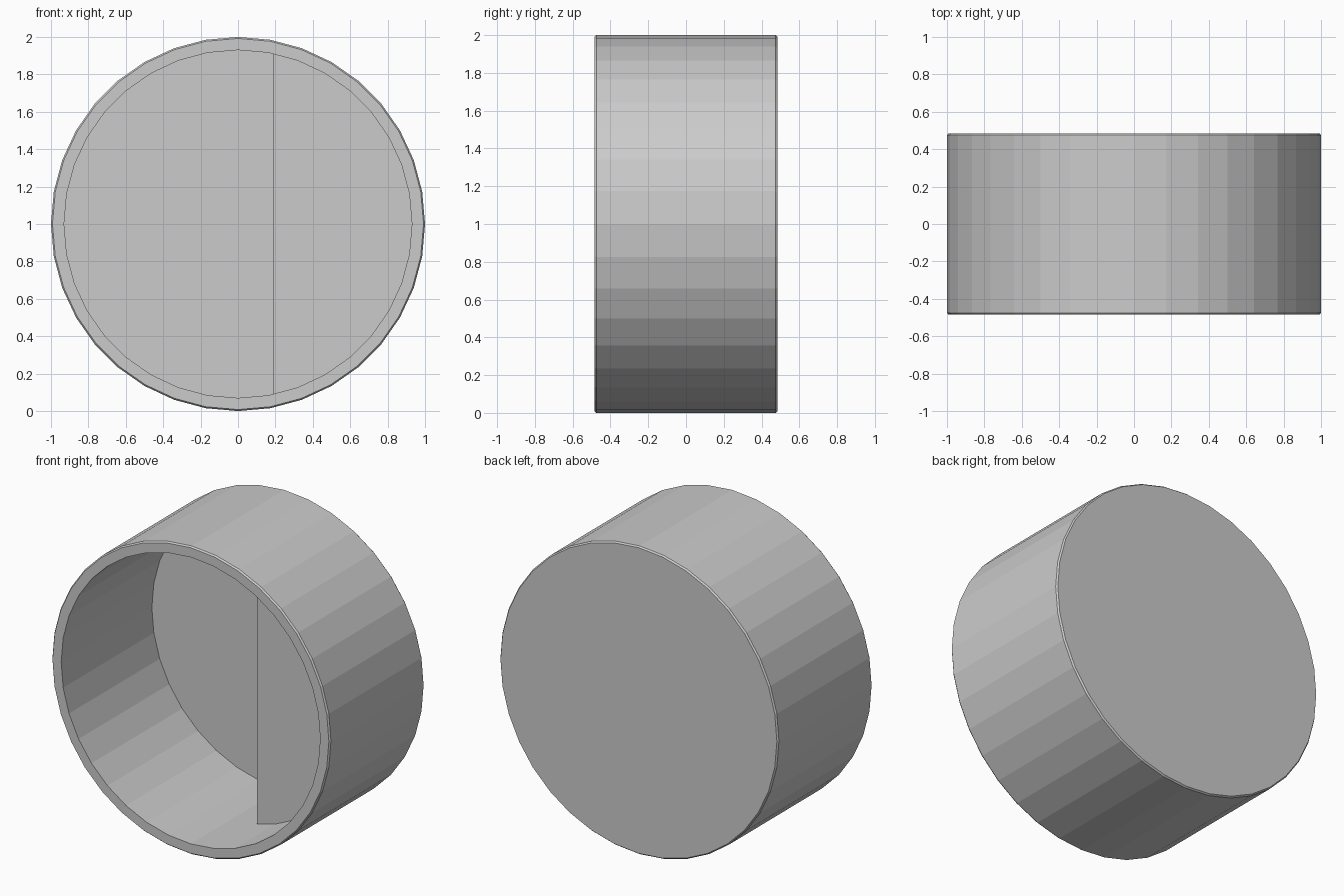
import bpy, bmesh, math

if "Cube" in bpy.data.objects:
    bpy.data.objects.remove(bpy.data.objects["Cube"])

SIDES = 36
R_OUT, R_IN = 1.0, 0.93
Y_FRONT, Y_BACK, Y_FLOOR = -0.485, 0.485, 0.445
CZ = 1.0

grey = bpy.data.materials.new("plain grey")
grey.diffuse_color = (0.6, 0.6, 0.6, 1)
grey.use_nodes = True
grey.node_tree.nodes["Principled BSDF"].inputs["Base Color"].default_value = grey.diffuse_color


def finish(name, bm):
    bmesh.ops.recalc_face_normals(bm, faces=bm.faces)
    mesh = bpy.data.meshes.new(name)
    bm.to_mesh(mesh)
    bm.free()
    mesh.materials.append(grey)
    obj = bpy.data.objects.new(name, mesh)
    bpy.context.collection.objects.link(obj)
    return obj


def ring(bm, r, y):
    return [bm.verts.new((r * math.cos(2 * math.pi * i / SIDES), y,
                          CZ + r * math.sin(2 * math.pi * i / SIDES)))
            for i in range(SIDES)]


# Open-fronted round cup: back disc, outer wall, rim, inner wall, floor
bm = bmesh.new()
profile = [(R_OUT - 0.008, Y_BACK), (R_OUT, Y_BACK - 0.01), (R_OUT, Y_FRONT + 0.01),
           (R_OUT - 0.008, Y_FRONT), (R_IN, Y_FRONT), (R_IN, Y_FLOOR)]
rings = [ring(bm, r, y) for r, y in profile]
for a, b in zip(rings, rings[1:]):
    for i in range(SIDES):
        j = (i + 1) % SIDES
        bm.faces.new((a[i], a[j], b[j], b[i]))
bm.faces.new(rings[0])
bm.faces.new(rings[-1])
finish("round_cup", bm)

# Raised block filling the right-hand segment of the cup
X_STEP, Y_STEP, R_BLOCK = 0.19, -0.075, 0.945
half = math.acos(X_STEP / R_BLOCK)
N = 16
bm = bmesh.new()
outline = []
for k in range(N + 1):
    t = -half + 2 * half * k / N
    outline.append(bm.verts.new((R_BLOCK * math.cos(t), Y_STEP, CZ + R_BLOCK * math.sin(t))))
face = bm.faces.new(outline)
ext = bmesh.ops.extrude_face_region(bm, geom=[face])
for v in ext["geom"]:
    if isinstance(v, bmesh.types.BMVert):
        v.co.y = Y_FLOOR + 0.01
finish("segment_block", bm)
